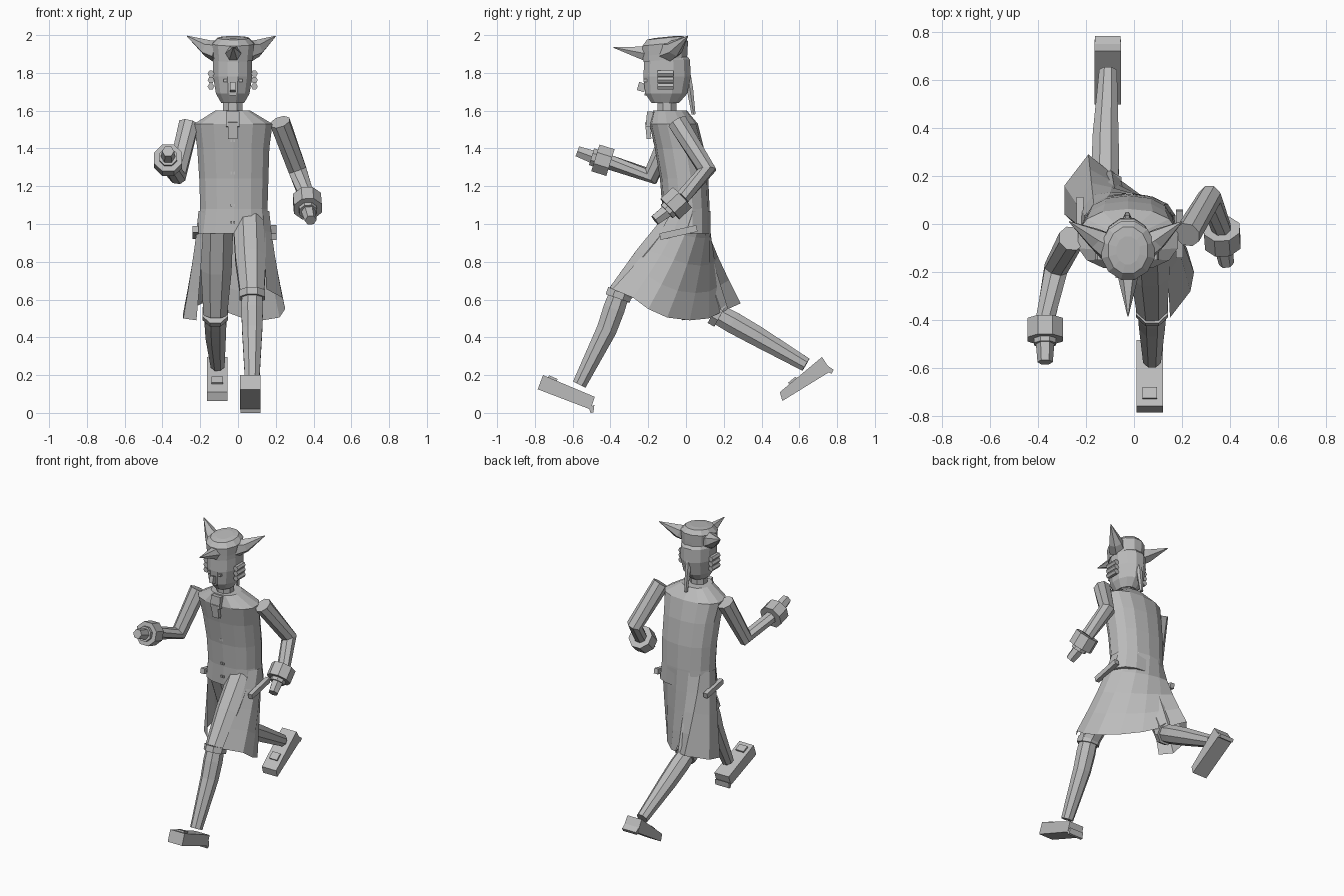
import bpy, bmesh, math
from mathutils import Vector

cube = bpy.data.objects.get("Cube")
if cube:
    bpy.data.objects.remove(cube)

GREY = (0.5, 0.5, 0.5, 1)
mat = bpy.data.materials.new("plain_grey")
mat.use_nodes = True
mat.diffuse_color = GREY
mat.node_tree.nodes["Principled BSDF"].inputs["Base Color"].default_value = GREY


def finish(name, bm):
    bmesh.ops.recalc_face_normals(bm, faces=bm.faces[:])
    me = bpy.data.meshes.new(name)
    bm.to_mesh(me)
    bm.free()
    me.materials.append(mat)
    ob = bpy.data.objects.new(name, me)
    bpy.context.scene.collection.objects.link(ob)
    return ob


def skin(name, rings, closed=True, caps=True):
    """Bridge successive rings of points with quads."""
    bm = bmesh.new()
    vs = [[bm.verts.new(p) for p in r] for r in rings]
    n = len(vs[0])
    for a, b in zip(vs, vs[1:]):
        for i in range(n if closed else n - 1):
            j = (i + 1) % n
            bm.faces.new((a[i], a[j], b[j], b[i]))
    if caps:
        bm.faces.new(vs[0])
        bm.faces.new(vs[-1])
    return finish(name, bm)


def loft(name, rows, n=12, power=1.0, tilt=0.0):
    """Stack of level ovals: centre x, centre y, z, radius x, radius y."""
    rings = []
    for cx, cy, z, rx, ry in rows:
        ring = []
        for i in range(n):
            a = 2 * math.pi * (i + 0.5) / n
            c, s = math.cos(a), math.sin(a)
            x = math.copysign(abs(c) ** power, c) * rx
            y = math.copysign(abs(s) ** power, s) * ry
            ring.append((cx + x, cy + y, z + tilt * y))
        rings.append(ring)
    return skin(name, rings)


def limb(name, path, radii, n=8):
    """Faceted tube through points, with a radius at each."""
    pts = [Vector(p) for p in path]
    rings = []
    for i, p in enumerate(pts):
        t = (pts[min(i + 1, len(pts) - 1)] - pts[max(i - 1, 0)]).normalized()
        u = t.cross(Vector((1, 0, 0))).normalized()
        v = t.cross(u)
        rings.append([p + radii[i] * (math.cos(a) * u + math.sin(a) * v)
                      for a in (2 * math.pi * (k + 0.5) / n for k in range(n))])
    return skin(name, rings)


def slab(name, x0, x1, outline):
    """Side outline in y and z, extruded across x."""
    return skin(name, [[(x, y, z) for y, z in outline] for x in (x0, x1)])


def box(name, loc, size, rot_x=0.0):
    bm = bmesh.new()
    bmesh.ops.create_cube(bm, size=1)
    bmesh.ops.scale(bm, vec=size, verts=bm.verts)
    ob = finish(name, bm)
    ob.location = loc
    ob.rotation_euler.x = rot_x
    return ob


# Body and head
loft("torso", [(-.022, 0, .95, .2, .125), (-.022, 0, 1.08, .182, .125),
               (-.022, -.01, 1.24, .187, .128), (-.025, -.035, 1.4, .195, .13),
               (-.025, -.065, 1.53, .212, .128), (-.028, -.085, 1.6, .095, .09)],
     n=14, power=.85)
loft("neck", [(-.028, -.1, 1.56, .058, .055), (-.028, -.1, 1.67, .055, .055)], n=8)
loft("head", [(-.028, -.11, 1.64, .062, .075), (-.028, -.105, 1.69, .092, .115),
              (-.028, -.1, 1.78, .107, .13), (-.028, -.1, 1.87, .107, .125),
              (-.028, -.1, 1.9, .09, .1)], n=12)
box("nose", (-.028, -.235, 1.725), (.028, .04, .045), -.3)
box("mouth", (-.028, -.21, 1.685), (.035, .02, .01))
for side, x in (("right", -.068), ("left", .014)):
    box(side + "_eye", (x, -.215, 1.76), (.018, .02, .015))
    s = -1 if side == "right" else 1
    # Rolled hair curls beside each ear
    for k in range(3):
        limb(f"{side}_curl_{k}", [(-.028 + s * .115, -.15, 1.728 + k * .034),
                                  (-.028 + s * .115, -.065, 1.728 + k * .034)],
             (.018, .018), 6)
limb("hair_queue", [(-.028, .01, 1.8), (-.028, .02, 1.72), (-.028, .04, 1.58)],
     (.015, .02, .012), 6)

# Three-cornered hat
loft("hat_crown", [(-.025, -.11, 1.87, .106, .12), (-.025, -.11, 1.9, .108, .122),
                   (-.025, -.11, 1.955, .115, .125), (-.025, -.11, 1.985, .085, .1),
                   (-.025, -.11, 1.99, .05, .06)], n=12, tilt=.1)
limb("hat_front_point", [(-.025, -.17, 1.895), (-.025, -.23, 1.905), (-.025, -.385, 1.935)],
     (.05, .04, .002), 6)
for side, s in (("right", -1), ("left", 1)):
    limb(f"hat_{side}_point", [(-.03 + s * .07, -.1, 1.91), (-.03 + s * .13, -.06, 1.93),
                               (-.035 + s * .235, .01, 1.995)], (.062, .046, .002), 6)

# Cravat and buttons
box("cravat_knot", (-.028, -.19, 1.555), (.07, .04, .08), -.1)
box("cravat_fall", (-.028, -.2, 1.495), (.05, .025, .09), .1)
for z, y in ((1.44, -.169), (1.27, -.138), (1.1, -.127), (1.01, -.127)):
    for x in (-.036, -.02):
        box("button", (x, y, z), (.01, .012, .014))

# Coat skirt: open at the front, swept along with the legs
hem = [(-.22, -.02, .49), (-.29, .04, .5), (-.29, .16, .53), (-.19, .29, .58),
       (-.08, .2, .54), (.03, .12, .5), (.13, .02, .49), (.22, -.1, .505),
       (.25, -.2, .55), (.235, -.28, .61), (.15, -.39, .655)]
waist = []
for i in range(len(hem)):
    a = math.radians(215 - 25 * i)
    waist.append((-.022 + .19 * math.cos(a), .13 * math.sin(a), 1.07))
rings = []
for t in (0, .25, .5, .75, 1):
    e = t ** 1.25
    rings.append([(w[0] + (h[0] - w[0]) * e, w[1] + (h[1] - w[1]) * e, w[2] + (h[2] - w[2]) * t)
                  for w, h in zip(waist, hem)])
skin("coat_skirt", rings, closed=False, caps=False)
box("left_pocket_flap", (.19, -.04, .955), (.03, .2, .035), .22)
box("right_pocket_flap", (-.225, .02, .955), (.03, .18, .035), -.2)

# Arms with cuffs and hands
arms = {
    "right": ((-.26, -.06, 1.53), (-.325, -.185, 1.255), (-.37, -.4, 1.325),
              (-.37, -.48, 1.35), (-.37, -.575, 1.385)),
    "left": ((.222, -.045, 1.54), (.315, .11, 1.285), (.365, -.02, 1.14),
             (.37, -.085, 1.08), (.385, -.165, 1.02)),
}
for side, (shoulder, elbow, cuff, wrist, tip) in arms.items():
    limb(side + "_sleeve", [shoulder, elbow, cuff], (.056, .052, .042))
    c, w = Vector(cuff), Vector(wrist)
    limb(side + "_cuff", [c, w], (.08, .08))
    limb(side + "_wrist", [w, w + (w - c) * .25], (.05, .05))
    limb(side + "_hand", [w, Vector(tip)], (.04, .032), 6)

# Legs: breeches, knee bands, stockings
legs = {
    "right": ((-.11, -.02, 1.0), (-.12, .165, .525), (-.118, .37, .41), (-.108, .635, .255)),
    "left": ((.06, -.04, 1.0), (.075, -.355, .625), (.075, -.42, .44), (.075, -.565, .15)),
}
for side, (hip, knee, calf, ankle) in legs.items():
    h, k, c = Vector(hip), Vector(knee), Vector(calf)
    limb(side + "_breeches", [h, h.lerp(k, .5), k], (.092, .088, .068))
    d = (c - k).normalized()
    limb(side + "_knee_band", [k - d * .02, k + d * .02], (.073, .073))
    limb(side + "_stocking", [k, k.lerp(c, .4), c, Vector(ankle)], (.058, .062, .058, .04))

# Shoes with heels and buckles
slab("left_shoe", .01, .12, [(-.785, .125), (-.757, .2), (-.483, .085), (-.505, .018)])
slab("left_heel", .012, .118, [(-.515, .03), (-.485, .042), (-.49, .002), (-.505, 0)])
slab("right_shoe", -.165, -.055, [(.497, .11), (.51, .063), (.768, .222), (.72, .296)])
slab("right_heel", -.163, -.057, [(.735, .225), (.75, .25), (.782, .228), (.77, .207)])
box("left_buckle", (.065, -.705, .182), (.06, .05, .015), -.4)
box("right_buckle", (-.11, .565, .17), (.06, .05, .015), .69)
